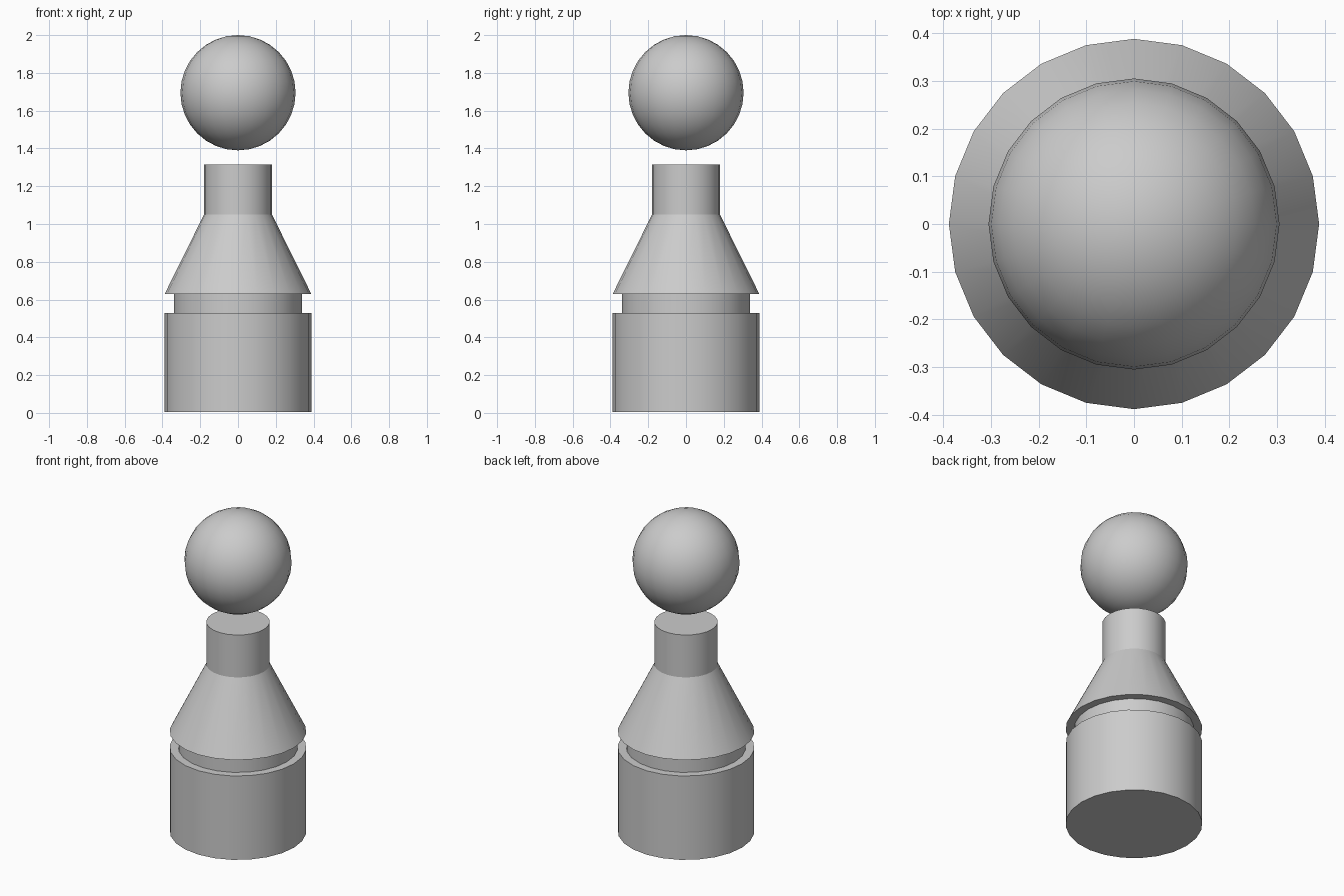
import bpy
import math

cube = bpy.data.objects.get("Cube")
if cube:
    bpy.data.objects.remove(cube, do_unlink=True)

SIDES = 24
grey = bpy.data.materials.new("plain grey")
grey.use_nodes = True
colour = (0.6, 0.6, 0.6, 1)
grey.diffuse_color = colour
grey.node_tree.nodes["Principled BSDF"].inputs["Base Color"].default_value = colour


def finish(obj, name):
    obj.name = name
    obj.data.materials.append(grey)
    bpy.ops.object.shade_smooth_by_angle(angle=math.radians(25))


def lathe(name, profile):
    """Turn a list of (radius, height) rings into a capped solid."""
    verts = [(r * math.cos(a), r * math.sin(a), z)
             for r, z in profile
             for a in (2 * math.pi * i / SIDES for i in range(SIDES))]
    faces = []
    for k in range(len(profile) - 1):
        for i in range(SIDES):
            j = (i + 1) % SIDES
            low, high = k * SIDES, (k + 1) * SIDES
            faces.append((low + i, low + j, high + j, high + i))
    top = (len(profile) - 1) * SIDES
    faces.append(tuple(reversed(range(SIDES))))
    faces.append(tuple(range(top, top + SIDES)))
    mesh = bpy.data.meshes.new(name)
    mesh.from_pydata(verts, [], faces)
    obj = bpy.data.objects.new(name, mesh)
    bpy.context.collection.objects.link(obj)
    bpy.ops.object.select_all(action="DESELECT")
    obj.select_set(True)
    bpy.context.view_layer.objects.active = obj
    finish(obj, name)


# Turned body: base drum, recessed groove, flared shoulder and neck
lathe("body", [(0.388, 0.005), (0.388, 0.53), (0.34, 0.53), (0.34, 0.63),
               (0.388, 0.63), (0.18, 1.05), (0.18, 1.315)])

# Ball floating above the neck
bpy.ops.mesh.primitive_uv_sphere_add(segments=SIDES, ring_count=16, radius=0.305,
                                     location=(0, 0, 1.695))
finish(bpy.context.object, "ball")
